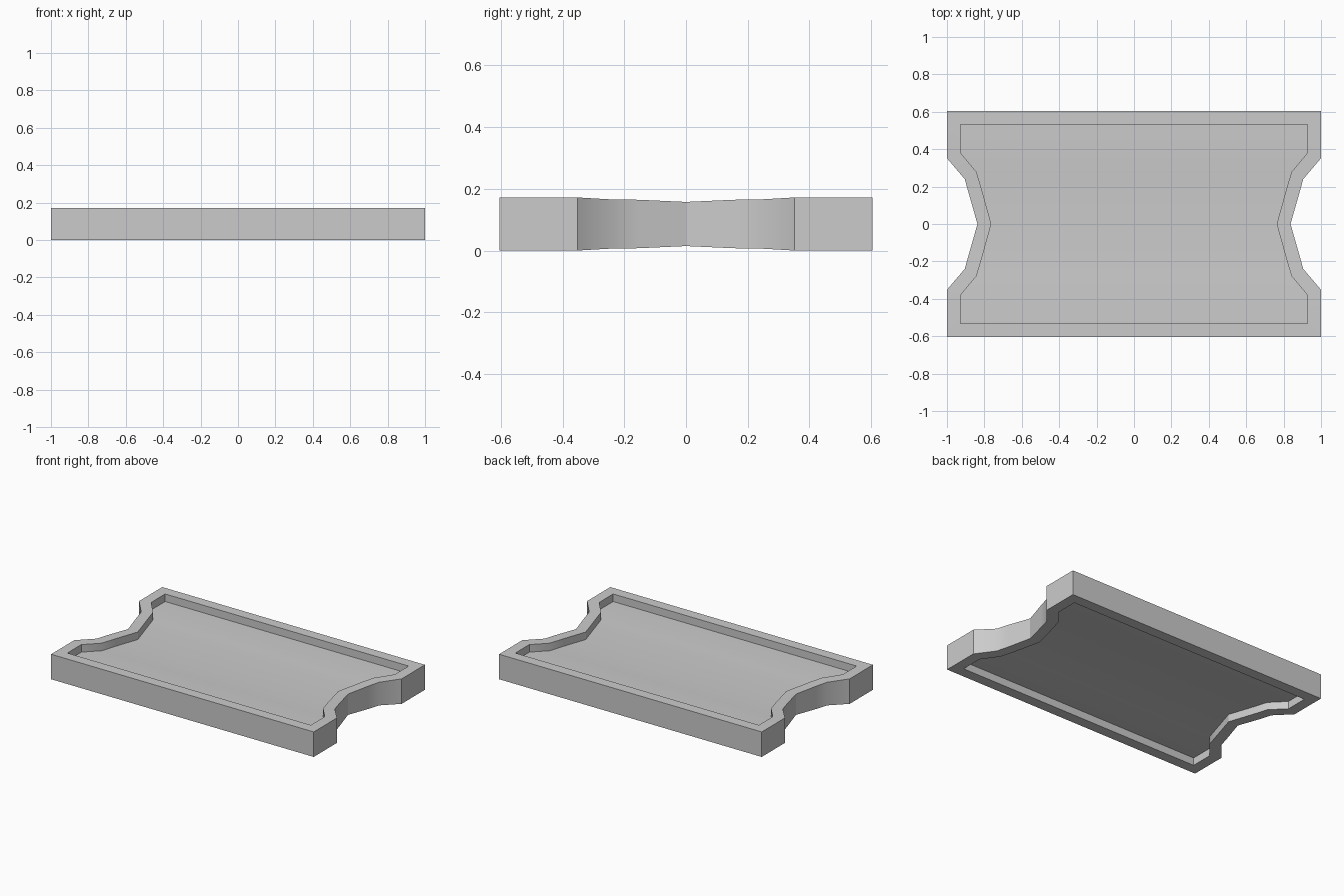
import bpy, bmesh

if "Cube" in bpy.data.objects:
    bpy.data.objects.remove(bpy.data.objects["Cube"])

MID = 0.0865      # mid height of the tray
RECESS = 0.052    # depth of the panel recess on both sides

# quarter outline: outer x, outer y, inner x, inner y, half height
quarter = [
    (1.0, 0.605, 0.927, 0.532, 0.0860),
    (1.0, 0.352, 0.927, 0.380, 0.0860),
    (0.905, 0.240, 0.842, 0.278, 0.0795),
    (0.881, 0.155, 0.813, 0.180, 0.0785),
    (0.837, 0.0, 0.763, 0.0, 0.0715),
]
# right edge from front to back, then left edge from back to front
right = [(a, -b, c, -d, h) for a, b, c, d, h in quarter] + quarter[-2::-1]
loop = right + [(-a, b, -c, d, h) for a, b, c, d, h in reversed(right)]
n, total = len(right), len(loop)

bm = bmesh.new()


def bridge(r1, r2):
    for i in range(total):
        j = (i + 1) % total
        bm.faces.new((r1[i], r1[j], r2[j], r2[i]))


outer_rings = []
for s in (1, -1):
    outer = [bm.verts.new((p[0], p[1], MID + s * p[4])) for p in loop]
    inner = [bm.verts.new((p[2], p[3], MID + s * p[4])) for p in loop]
    floor = [bm.verts.new((p[2], p[3], MID + s * (p[4] - RECESS))) for p in loop]
    # raised rim and recess wall
    bridge(outer, inner)
    bridge(inner, floor)
    # recessed panel, strips across the width
    for i in range(n - 1):
        k = total - 1 - i
        bm.faces.new((floor[i], floor[i + 1], floor[k - 1], floor[k]))
    outer_rings.append(outer)

# outer side wall
bridge(outer_rings[0], outer_rings[1])
bmesh.ops.recalc_face_normals(bm, faces=bm.faces)

# rest on the ground
low = min(v.co.z for v in bm.verts)
for v in bm.verts:
    v.co.z -= low

mesh = bpy.data.meshes.new("notched_tray")
bm.to_mesh(mesh)
bm.free()
tray = bpy.data.objects.new("notched_tray", mesh)
bpy.context.collection.objects.link(tray)
bpy.context.view_layer.objects.active = tray
tray.select_set(True)
bpy.ops.object.shade_smooth_by_angle()
